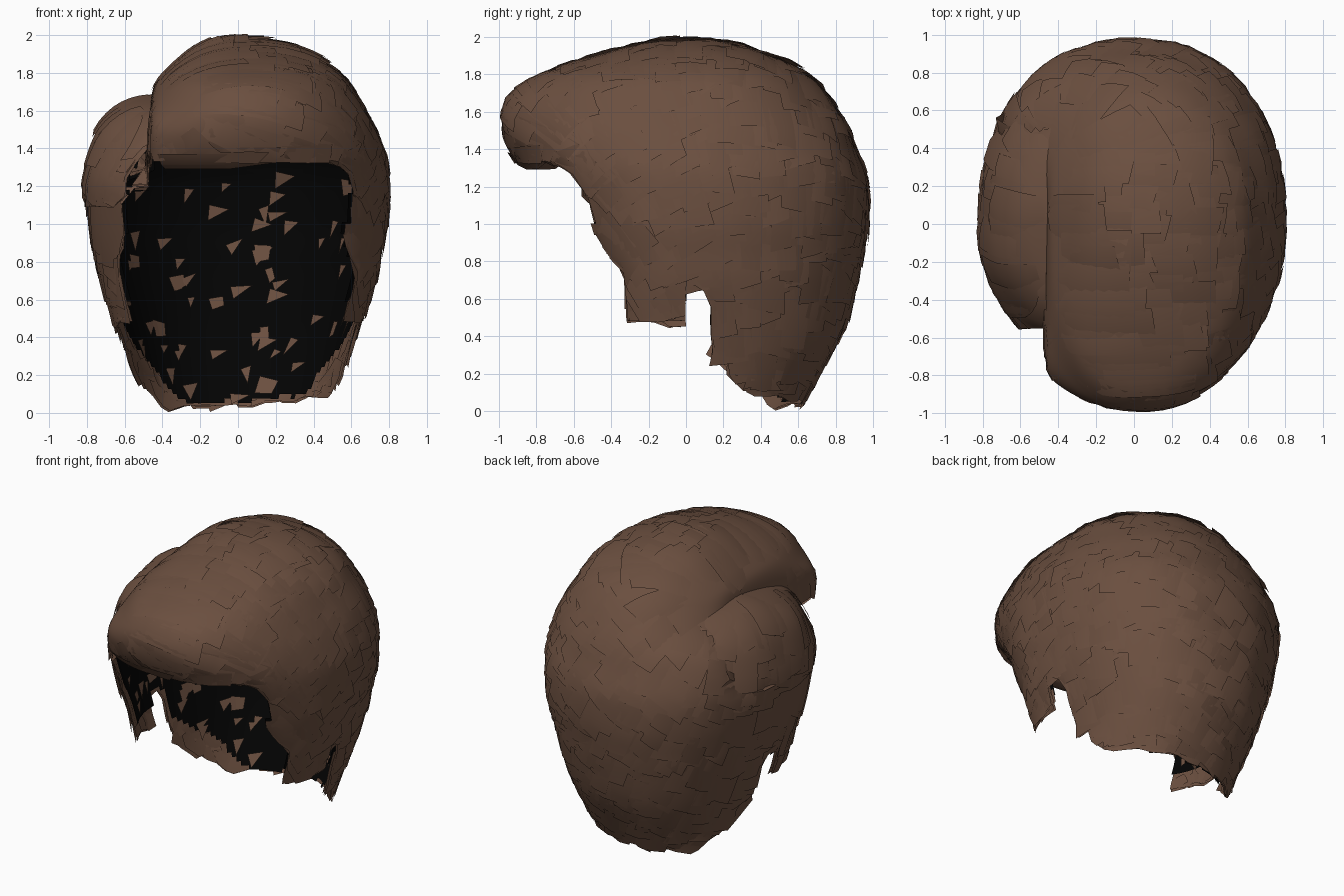
import bpy, bmesh, math, random
from mathutils import Vector
from mathutils.bvhtree import BVHTree

if "Cube" in bpy.data.objects:
    bpy.data.objects.remove(bpy.data.objects["Cube"])

random.seed(4)
N = 120      # columns around the head
SUB = 8      # steps between profile rows


def material(name, rgb):
    m = bpy.data.materials.new(name)
    m.diffuse_color = (*rgb, 1)
    m.use_nodes = True
    m.node_tree.nodes["Principled BSDF"].inputs["Base Color"].default_value = m.diffuse_color
    return m


BROWN = material("brown hair", (0.146, 0.078, 0.050))
DARK = material("dark cap", (0.001, 0.001, 0.001))

# rows: height, centre y, front, back, left, right radius
LOWER = [(0.0, .10, .45, .50, .46, .46), (0.2, .05, .50, .66, .55, .55), (.45, 0, .55, .84, .64, .64),
         (.7, 0, .58, .91, .72, .72), (.85, 0, .64, .94, .76, .75), (1.0, 0, .70, .965, .79, .78),
         (1.2, 0, .79, .965, .81, .79)]
MAIN = LOWER + [(1.3, 0, .87, .94, .80, .785), (1.37, 0, .93, .91, .79, .765), (1.5, 0, .985, .865, .72, .72),
                (1.63, 0, .98, .79, .55, .65), (1.76, 0, .87, .69, .44, .575), (1.86, 0, .60, .55, .33, .46),
                (1.93, 0, .36, .38, .23, .33), (1.975, 0, .17, .18, .12, .17), (1.985, 0, .01, .01, .01, .01)]
SIDE = [(1.0, 0, .70, .95, .79, .7), (1.2, 0, .76, .95, .812, .7), (1.35, 0, .71, .9, .79, .7),
        (1.5, 0, .65, .82, .745, .7), (1.6, 0, .59, .73, .67, .6), (1.66, 0, .52, .62, .58, .5),
        (1.69, 0, .42, .5, .48, .4), (1.70, 0, .30, .40, .38, .3)]
# lower hairline: y, z
HAIRLINE = [(-1.1, 1.33), (-.85, 1.33), (-.72, 1.34), (-.6, 1.27), (-.52, 1.18), (-.5, .95), (-.42, .83),
            (-.33, .73), (-.325, .44), (-.01, .44), (-.005, .69), (.14, .61), (.145, .31), (.25, .26),
            (.4, .13), (.57, .02), (1.1, 0)]


def hairline(y):
    for (a, za), (b, zb) in zip(HAIRLINE, HAIRLINE[1:]):
        if y <= b:
            return za + (zb - za) * (y - a) / (b - a)
    return 0


def smooth_rows(rows):
    out = []
    for i in range(len(rows) - 1):
        p = [rows[max(0, min(len(rows) - 1, i + k))] for k in (-1, 0, 1, 2)]
        for s in range(SUB):
            t = s / SUB
            out.append([.5 * (2 * b + (c - a) * t + (2 * a - 5 * b + 4 * c - d) * t * t
                              + (3 * b - a - 3 * c + d) * t ** 3) for a, b, c, d in zip(*p)])
    return out + [list(rows[-1])]


def ring_point(row, ang):
    # slightly squared ellipse
    z, yc, f, b, l, r = row
    c, s = math.cos(ang), math.sin(ang)
    k = (abs(c) ** 2.25 + abs(s) ** 2.25) ** (-1 / 2.25)
    return Vector((c * k * (r if c > 0 else l), yc + s * k * (b if s > 0 else f), z))


def part_clamp(p):
    # the swept hair stops in a rounded wall at the parting, fading out at the crown
    if p.z > 1.2 and p.x < -.40:
        w = 1 - min(1, max(0, (p.y - .15) / .35))
        w *= min(1, (p.z - 1.2) / .1) if p.y > -.5 else 1
        wall = -.40 - .075 * math.tanh((-.40 - p.x) / .075)
        p.x += (wall - p.x) * w
    return p


def side_slope(p):
    # the side hair drops towards the front
    if p.z > 1.2:
        p.z += .16 * min(0, p.y - .05) * (p.z - 1.2) / .5
    return p


def add_mesh(name, bm, mat, angle=40):
    bmesh.ops.delete(bm, geom=[v for v in bm.verts if not v.link_faces], context='VERTS')
    me = bpy.data.meshes.new(name)
    bm.to_mesh(me)
    me.materials.append(mat)
    ob = bpy.data.objects.new(name, me)
    bpy.context.collection.objects.link(ob)
    bpy.context.view_layer.objects.active = ob
    ob.select_set(True)
    bpy.ops.object.shade_smooth_by_angle(angle=math.radians(angle))
    ob.select_set(False)


def shell(rows, shape, keep):
    bm = bmesh.new()
    grid = [[bm.verts.new(shape(ring_point(r, math.tau * j / N))) for j in range(N)] for r in smooth_rows(rows)]
    for lo, hi in zip(grid, grid[1:]):
        for j in range(N):
            k = (j + 1) % N
            q = (lo[j], lo[k], hi[k], hi[j])
            if keep(sum((v.co for v in q), Vector()) / 4, j):
                bm.faces.new(q)
    bm.normal_update()
    return bm


def inset(bm, amount):
    for v in bm.verts:
        v.co -= v.normal * amount
    bm.normal_update()
    return bm


# ragged lower edge, in steps a few columns wide
ragged = [random.uniform(0, .06) for _ in range(N // 3 + 1)]


def keep_main(c, j):
    if c.x < -.44 and c.y < -.5 and c.z < 1.38:
        return False
    if c.x < -.485 and c.y < .1 and c.z > 1.2:
        return False
    return c.z > hairline(c.y) + (ragged[j // 3] if c.z < 1.1 else 0)


def keep_side(c, j):
    if c.y < -.3 and c.z < 1.4 and c.x > -.58 + .75 * (c.z - 1.2):
        return False
    return c.x < -.44 and -.54 < c.y < .5 and c.z > 1.1


main = shell(MAIN, part_clamp, keep_main)
side = shell(SIDE, side_slope, keep_side)

# curled underside of the front sweep
curl = bmesh.new()
PROFILE = [(.94, 1.37), (.90, 1.315), (.85, 1.29), (.79, 1.295), (.745, 1.33), (.74, 1.39), (.77, 1.43)]
cols = []
for j in range(31):
    a = -math.pi / 2 - .55 + .95 * j / 30
    rise = .045 * max(0, (j - 15) / 15)
    col = []
    for s, z in PROFILE:
        p = ring_point((z, 0, s, s, .84 * s, .82 * s), a)
        p.z += rise
        col.append(curl.verts.new(part_clamp(p)))
    cols.append(col)
for a, b in zip(cols, cols[1:]):
    for i in range(len(PROFILE) - 1):
        curl.faces.new((a[i], a[i + 1], b[i + 1], b[i]))
curl.normal_update()


def flow(p, n):
    # hair runs away from the parting and falls with gravity
    q = Vector((-.47, min(.3, max(-1, p.y)), 1.72))
    d = (p - q).normalized()
    d += Vector((0, .25 if p.z < 1.75 and p.y > -.5 else 0, -.35 if p.y > -.6 else 0))
    d -= n * d.dot(n)
    return d.normalized() if d.length > 1e-4 else Vector((1, 0, 0))


def cards(name, src, gap, length, width, tries):
    # overlapping locks laid along the flow, roots sunk and tips lifted
    bm, tree, faces, placed = bmesh.new(), BVHTree.FromBMesh(src), list(src.faces), []
    for f in random.choices(faces, [f.calc_area() for f in faces], k=tries):
        p, n = f.calc_center_median(), f.normal.copy()
        if any((p - o).length_squared < gap * gap for o in placed):
            continue
        placed.append(p.copy())
        size, lift = random.uniform(.8, 1.25), random.uniform(-.006, .006)
        tilt, skew = random.uniform(-.010, .010), random.uniform(-.03, .03)
        long = 1.6 if p.y < -.2 and p.z > 1.4 else 1
        step, prev = length * size * long / 7, None
        for i in range(8):
            d = flow(p, n)
            c = n.cross(d)
            h = lift - .008 + .024 * i / 7
            row = []
            for k in (1, 0, -1):
                w = p + c * k * width * size / 2 * (1 if i else .8)
                hit, _, _, dist = tree.find_nearest(w)
                if dist < .05 or p.y < .2:
                    w = hit
                row.append(bm.verts.new(w + n * (h - .007 * abs(k) + tilt * k) + d * skew * k * (i == 7)))
            if prev:
                for k in (0, 1):
                    bm.faces.new((prev[k], prev[k + 1], row[k + 1], row[k]))
            prev = row
            hit, hn, _, _ = tree.find_nearest(p + d * step)
            if (hit - p).length < step * .6:      # reached the hairline
                break
            p, n = hit, hn
    # keep the notch behind the sideburns open
    mids = [(f, f.calc_center_median()) for f in bm.faces]
    notch = [f for f, c in mids if c.z < .75 and c.y < .16 and c.z < hairline(c.y) - .02]
    bmesh.ops.delete(bm, geom=notch, context='FACES')
    add_mesh(name, bm, BROWN)


cards("swept_locks", main, .075, .34, .18, 5000)
cards("side_locks", side, .085, .34, .19, 700)

# dark cap inside the hair, stopping short of the nape and sideburn tips
cap = inset(main.copy(), .035)
mids = [(f, f.calc_center_median()) for f in cap.faces]
short = [f for f, c in mids if c.z < .6 and c.y < .45 and c.z < hairline(c.y) + .14]
bmesh.ops.delete(cap, geom=short, context='FACES')
add_mesh("side_cap", inset(side.copy(), .03), DARK)

# lock roots showing through the cap
roots = bmesh.new()
inner = [f for f in cap.faces if f.calc_center_median().z < 1.3 and f.calc_center_median().y > -.3]
for f in random.choices(inner, [f.calc_area() for f in inner], k=95):
    p, n = f.calc_center_median(), -f.normal
    down = Vector((random.uniform(-.4, .4), 0, -1))
    down = (down - n * down.dot(n)).normalized()
    c = n.cross(down)
    w, h = random.uniform(.02, .06), random.uniform(.05, .11)
    o = p + n * .022
    pts = [o + c * w, o - c * w, o - c * w * .8 + down * h]
    if random.random() < .3:
        pts.append(o + c * w * .9 + down * h * .8)
    roots.faces.new([roots.verts.new(q) for q in pts])
add_mesh("lock_roots", roots, BROWN)
add_mesh("inner_cap", cap, DARK)

add_mesh("main_hair", inset(main, .008), BROWN)
add_mesh("side_hair", inset(side, .008), BROWN)
add_mesh("front_curl", curl, BROWN)
